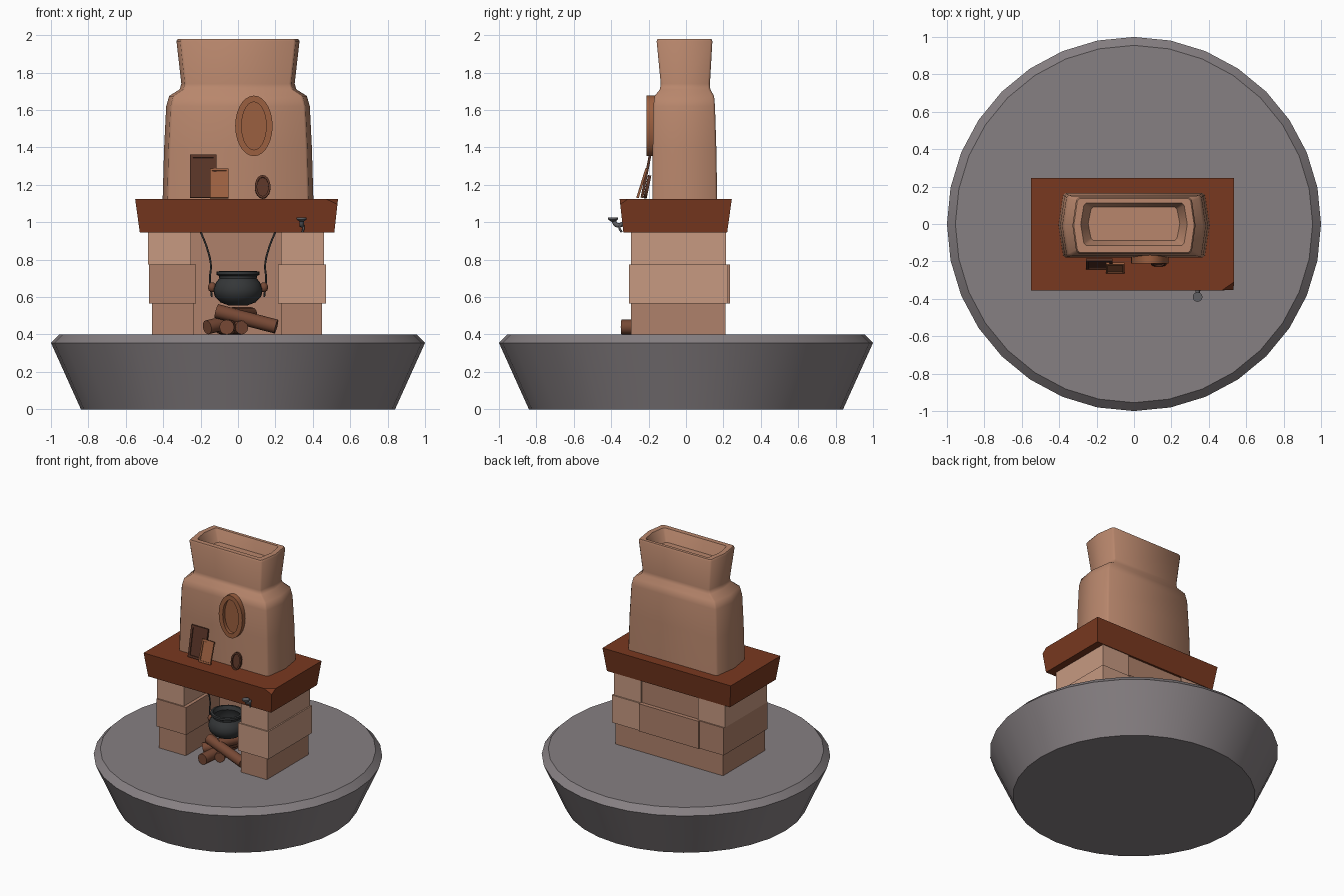
import bpy, bmesh, math
from mathutils import Vector

if "Cube" in bpy.data.objects:
    bpy.data.objects.remove(bpy.data.objects["Cube"])

def mat(name, r, g, b):
    m = bpy.data.materials.new(name)
    m.diffuse_color = (r, g, b, 1)
    m.use_nodes = True
    m.node_tree.nodes["Principled BSDF"].inputs["Base Color"].default_value = m.diffuse_color
    return m

SLATE = mat("slate", .24, .215, .225)
CLAY = mat("clay", .48, .24, .15)
PALE = mat("pale_brick", .57, .32, .22)
BRICK = mat("brick", .43, .22, .145)
WOOD = mat("mantel_wood", .19, .04, .014)
TRIM = mat("trim", .33, .115, .05)
PANEL = mat("panel", .10, .035, .02)
BARK = mat("bark", .18, .065, .035)
IRON = mat("iron", .035, .038, .04)
STEEL = mat("steel", .12, .12, .13)

def finish(name, bm, mats, smooth=None):
    bmesh.ops.recalc_face_normals(bm, faces=bm.faces)
    me = bpy.data.meshes.new(name)
    bm.to_mesh(me)
    bm.free()
    ob = bpy.data.objects.new(name, me)
    bpy.context.collection.objects.link(ob)
    for m in mats:
        me.materials.append(m)
    if smooth:
        bpy.ops.object.select_all(action='DESELECT')
        ob.select_set(True)
        bpy.context.view_layer.objects.active = ob
        bpy.ops.object.shade_smooth_by_angle(angle=math.radians(smooth))
    return ob

def loft(name, rings, mats, smooth=None):
    """Skin a stack of rings and cap both ends; the last cap takes the last material."""
    bm = bmesh.new()
    vs = [[bm.verts.new(p) for p in r] for r in rings]
    n = len(vs[0])
    for a, b in zip(vs, vs[1:]):
        for i in range(n):
            j = (i + 1) % n
            bm.faces.new((a[i], a[j], b[j], b[i]))
    bm.faces.new(vs[0])
    bm.faces.new(vs[-1]).material_index = len(mats) - 1
    return finish(name, bm, mats, smooth)

def lathe(name, profile, n, centre, mats, smooth=None):
    cx, cy = centre
    ang = [2 * math.pi * i / n for i in range(n)]
    return loft(name, [[(cx + r * math.cos(a), cy + r * math.sin(a), z) for a in ang]
                       for r, z in profile], mats, smooth)

def rect(x0, x1, y0, y1, z):
    return [(x0, y0, z), (x1, y0, z), (x1, y1, z), (x0, y1, z)]

def rod(name, a, b, r, n, m):
    a, b = Vector(a), Vector(b)
    q = (b - a).to_track_quat('Z', 'Y')
    rings = [[p + q @ Vector((r * math.cos(t), r * math.sin(t), 0))
              for t in (2 * math.pi * i / n for i in range(n))] for p in (a, b)]
    return loft(name, rings, [m], 40)

def wire(name, pts, r, m):
    cu = bpy.data.curves.new(name, 'CURVE')
    cu.dimensions = '3D'
    cu.bevel_depth, cu.bevel_resolution, cu.use_fill_caps = r, 2, True
    s = cu.splines.new('BEZIER')
    s.bezier_points.add(len(pts) - 1)
    for bp, p in zip(s.bezier_points, pts):
        bp.co = p
        bp.handle_left_type = bp.handle_right_type = 'AUTO'
    cu.materials.append(m)
    bpy.context.collection.objects.link(bpy.data.objects.new(name, cu))

def frame(name, loc, hx, hz, n, thick, border, lean, mats):
    """Framed picture in the XZ plane, 4 sides or an oval; loc is the middle of its back."""
    def ring(inset, y):
        if n == 4:
            return [(sx * (hx - inset), y, sz * (hz - inset))
                    for sx, sz in ((-1, -1), (1, -1), (1, 1), (-1, 1))]
        return [((hx - inset) * math.cos(2 * math.pi * i / n), y,
                 (hz - inset) * math.sin(2 * math.pi * i / n)) for i in range(n)]
    ob = loft(name, [ring(0, 0), ring(0, -thick), ring(border, -thick),
                     ring(border, -thick * .5)], mats, 35)
    ob.location = loc
    ob.rotation_euler.x = -lean

# Round stone plinth
lathe("plinth", [(.84, 0), (1, .355), (.955, .4)], 32, (0, 0), [SLATE], 30)

# Hearth blocks: x0, x1, y0, y1, z0, z1
blocks = [
    ("left_bottom_block", -.46, -.235, -.295, .21, .4, .565, BRICK),
    ("left_middle_block", -.475, -.225, -.305, .225, .565, .775, BRICK),
    ("left_top_block", -.48, -.25, -.295, .215, .775, .95, PALE),
    ("right_bottom_block", .23, .45, -.295, .21, .4, .565, BRICK),
    ("right_middle_block", .215, .47, -.305, .225, .565, .775, PALE),
    ("right_top_block", .23, .46, -.295, .215, .775, .95, PALE),
    ("back_bottom_block", -.235, .23, .1, .21, .4, .565, BRICK),
    ("back_middle_block", -.27, .235, .1, .235, .565, .775, BRICK),
    ("back_top_block", -.25, .23, .1, .205, .775, .95, BRICK),
]
for name, x0, x1, y0, y1, z0, z1, m in blocks:
    loft(name, [rect(x0, x1, y0, y1, z0), rect(x0, x1, y0, y1, z1)], [m])

# Flared mantel with one chipped corner
mantel = loft("mantel", [rect(-.525, .515, -.335, .22, .945),
                         rect(-.55, .535, -.355, .245, 1.125)], [WOOD])
bm = bmesh.new()
bm.from_mesh(mantel.data)
cut = bmesh.ops.bisect_plane(bm, geom=bm.verts[:] + bm.edges[:] + bm.faces[:],
                             plane_co=(.47, -.355, 1.125),
                             plane_no=(1 / .065, -1 / .045, 1 / .035), clear_outer=True)
bmesh.ops.holes_fill(bm, edges=[e for e in bm.edges if e.is_boundary])
bm.to_mesh(mantel.data)
bm.free()

# Chimney breast: six-sided section with softened corners and a sunken flue
def section(hx, y0, y1, z, c=.012):
    k = hx * .94
    return [(-hx, (y0 + y1) / 2, z), (-k, y0 + c, z), (-k + c, y0, z), (k - c, y0, z),
            (k, y0 + c, z), (hx, (y0 + y1) / 2, z), (k, y1 - c, z), (k - c, y1, z),
            (-k + c, y1, z), (-k, y1 - c, z)]

loft("chimney", [section(*s) for s in (
    (.403, -.18, .167, 1.12), (.395, -.178, .162, 1.4), (.384, -.175, .155, 1.62),
    (.368, -.168, .15, 1.675), (.312, -.14, .13, 1.71), (.303, -.135, .128, 1.74),
    (.329, -.157, .141, 1.968), (.322, -.152, .136, 1.98), (.285, -.115, .112, 1.98),
    (.245, -.087, .09, 1.89))], [CLAY], 50)

# Wall plaque and pictures leaning on the mantel
frame("oval_plaque", (.085, -.16, 1.515), .1, .162, 28, .052, .034, 0, [TRIM])
frame("tall_picture", (-.185, -.207, 1.244), .071, .117, 4, .014, .016, .19, [PANEL, PANEL])
frame("small_picture", (-.1, -.229, 1.206), .05, .082, 4, .013, .012, .3, [TRIM, TRIM])
frame("small_oval_picture", (.132, -.198, 1.187), .042, .063, 20, .018, .012, .2, [PANEL, PANEL])

# Candle bracket on the mantel edge
wire("bracket_arm", [(.34, -.335, .99), (.34, -.37, .985), (.34, -.39, 1.012)], .012, STEEL)
lathe("bracket_dish", [(.012, 1.004), (.026, 1.014), (.026, 1.024)], 16, (.34, -.39), [STEEL], 40)
wire("bracket_hook", [(.345, -.34, 1.0), (.35, -.355, .97), (.345, -.345, .948)], .006, STEEL)

# Cauldron with lugs and hanging wires
PY = -.13
lathe("cauldron", [(.05, .555), (.095, .572), (.125, .605), (.132, .64), (.12, .675),
                   (.1, .7), (.102, .712), (.116, .72), (.116, .736), (.1, .738),
                   (.09, .71), (.11, .66), (.1, .6), (.04, .575)], 24, (0, PY), [IRON], 40)
for side, s in (("left", -1), ("right", 1)):
    lathe(side + "_lug", [(.008, .627), (.02, .637), (.023, .652), (.02, .667), (.008, .677)],
          12, (s * .138, PY), [BARK], 60)
    wire(side + "_hanger", [(s * .2, PY, .95), (s * .165, PY, .86), (s * .145, PY, .77),
                            (s * .15, PY, .7), (s * .14, PY, .6)], .005, IRON)

# Firewood
rod("front_log", (-.115, -.19, .525), (.205, -.235, .442), .038, 12, BARK)
rod("end_on_log", (-.06, -.345, .439), (-.02, .06, .439), .04, 12, BARK)
rod("left_log", (-.165, -.19, .438), (.05, -.03, .49), .038, 12, BARK)
rod("rear_log", (.02, -.25, .437), (-.09, .03, .437), .037, 12, BARK)
rod("top_log", (-.03, -.2, .51), (.07, .02, .51), .036, 12, BARK)
